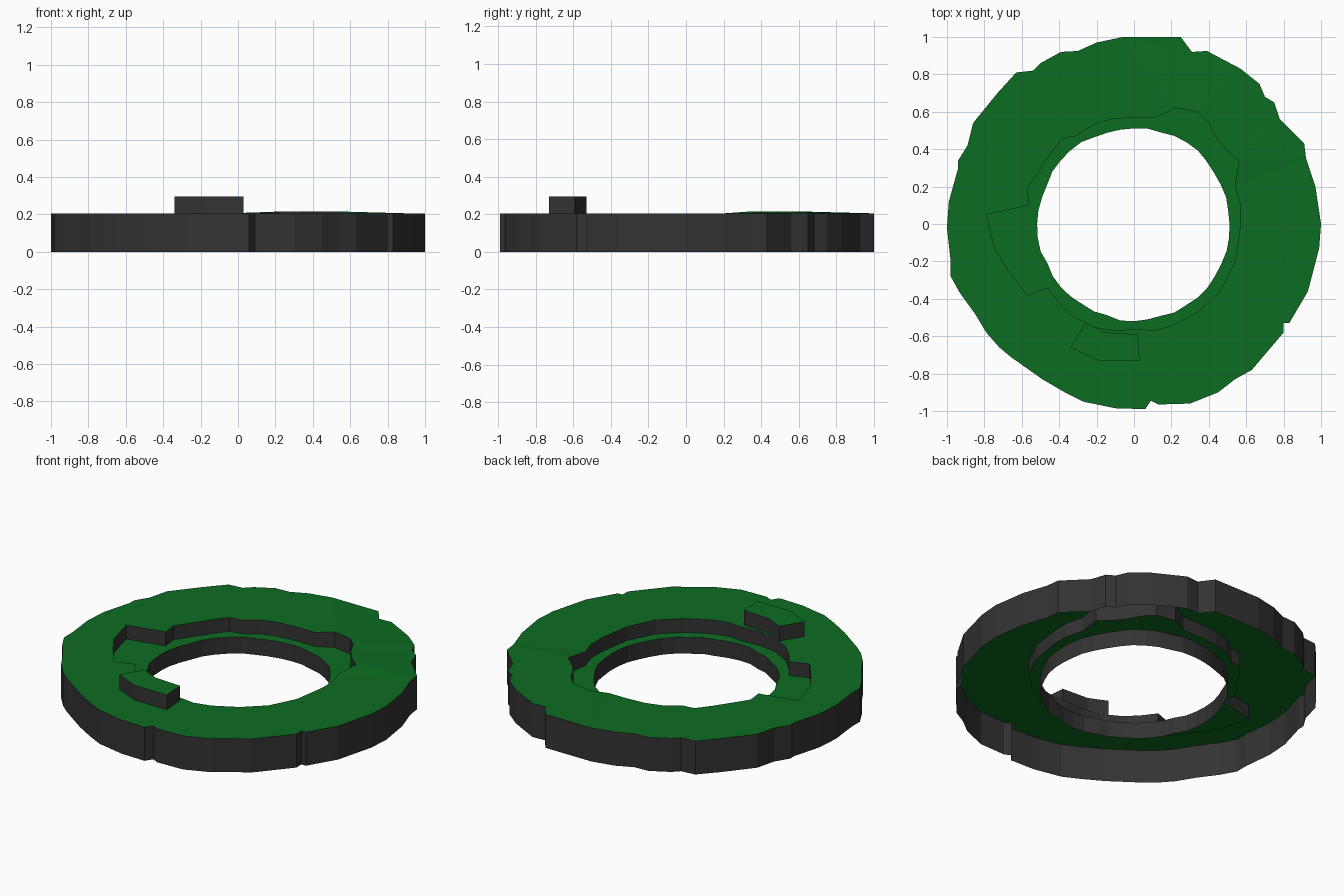
import bpy, bmesh, math, random
from mathutils import Vector

if "Cube" in bpy.data.objects:
    bpy.data.objects.remove(bpy.data.objects["Cube"])
random.seed(4)

def material(name, col):
    m = bpy.data.materials.new(name)
    m.diffuse_color = (*col, 1)
    m.use_nodes = True
    m.node_tree.nodes["Principled BSDF"].inputs["Base Color"].default_value = m.diffuse_color
    return m

GREEN = material("green_top", (0.004, 0.15, 0.017))
GREY = material("dark_grey_side", (0.033, 0.033, 0.033))

# Worn outer edge (counter-clockwise)
outer = [(.25, 1), (.31, .92), (.39, .925), (.57, .83), (.67, .75), (.70, .68), (.75, .65),
         (.78, .56), (.91, .43), (.92, .35), (.97, .2), (1, 0), (.99, -.13), (.93, -.36),
         (.83, -.53), (.80, -.53), (.80, -.58), (.63, -.78), (.54, -.83), (.45, -.9),
         (.3, -.96), (.13, -.965), (.09, -.945), (.06, -.99), (-.1, -.985), (-.27, -.95),
         (-.37, -.9), (-.49, -.83), (-.66, -.71), (-.72, -.66), (-.79, -.58), (-.85, -.48),
         (-.93, -.37), (-.98, -.28), (-.98, -.2), (-1, -.02), (-.99, .12), (-.94, .3),
         (-.94, .34), (-.89, .42), (-.86, .54), (-.73, .7), (-.63, .81), (-.54, .82),
         (-.5, .86), (-.39, .92), (-.3, .925), (-.2, .97), (-.06, 1)][::-1]

# Broken edge of the step round the hole (counter-clockwise)
rim = [(.57, 0), (.57, .1), (.54, .2), (.56, .34), (.49, .40), (.44, .46), (.40, .54),
       (.34, .60), (.22, .62), (.12, .57), (0, .57), (-.12, .56), (-.22, .53), (-.31, .47),
       (-.38, .46), (-.45, .37), (-.51, .28), (-.57, .19), (-.56, .1), (-.79, .05),
       (-.77, -.03), (-.74, -.14), (-.67, -.25), (-.57, -.38), (-.46, -.34), (-.40, -.42),
       (-.33, -.49), (-.22, -.55), (-.1, -.57), (.02, -.56), (.1, -.57), (.2, -.545),
       (.34, -.47), (.46, -.36), (.54, -.2)]

# Slightly uneven hole
hole = []
for i in range(44):
    a, r = math.tau * i / 44, random.uniform(.507, .522)
    hole.append((r * math.cos(a), r * math.sin(a)))

block = [(-.26, -.53), (-.34, -.66), (-.19, -.73), (.03, -.73), (.02, -.59), (-.15, -.58)]

def loop(pts, z):
    return [Vector((x, y, z)) for x, y in pts]

def make(name, bm, mat):
    me = bpy.data.meshes.new(name)
    bm.to_mesh(me)
    bm.free()
    me.materials.append(mat)
    ob = bpy.data.objects.new(name, me)
    bpy.context.collection.objects.link(ob)

def sheet(name, *loops):
    """Flat surface bounded by the given loops, facing up."""
    bm = bmesh.new()
    edges = []
    for lp in loops:
        vs = [bm.verts.new(p) for p in lp]
        edges += [bm.edges.new((vs[i - 1], vs[i])) for i in range(len(vs))]
    bmesh.ops.triangle_fill(bm, edges=edges, use_beauty=True, normal=(0, 0, 1))
    bm.normal_update()
    for f in bm.faces:
        if f.normal.z < 0:
            f.normal_flip()
    make(name, bm, GREEN)

def wall(name, low, high, inward=False):
    """Upright band between two matching loops."""
    bm = bmesh.new()
    a = [bm.verts.new(p) for p in low]
    b = [bm.verts.new(p) for p in high]
    for i in range(len(a)):
        q = (a[i - 1], a[i], b[i], b[i - 1])
        bm.faces.new(q[::-1] if inward else q)
    make(name, bm, GREY)

TOP, LEDGE = 0.205, 0.12
rim_top = loop(rim, TOP)
for p in rim_top:  # lip lifts slightly at the back right
    if p.x > .2 and p.y > .3:
        p.z += .01

# Open-bottomed ring: top, outer side, step, ledge, hole side
sheet("ring_top", loop(outer, TOP), rim_top)
wall("outer_side", loop(outer, 0), loop(outer, TOP))
wall("step_side", loop(rim, LEDGE), rim_top, True)
sheet("ledge", loop(rim, LEDGE), loop(hole, LEDGE))
wall("hole_side", loop(hole, 0.02), loop(hole, LEDGE), True)

# Raised block
sheet("block_top", loop(block, .295))
wall("block_side", loop(block, TOP), loop(block, .295))
